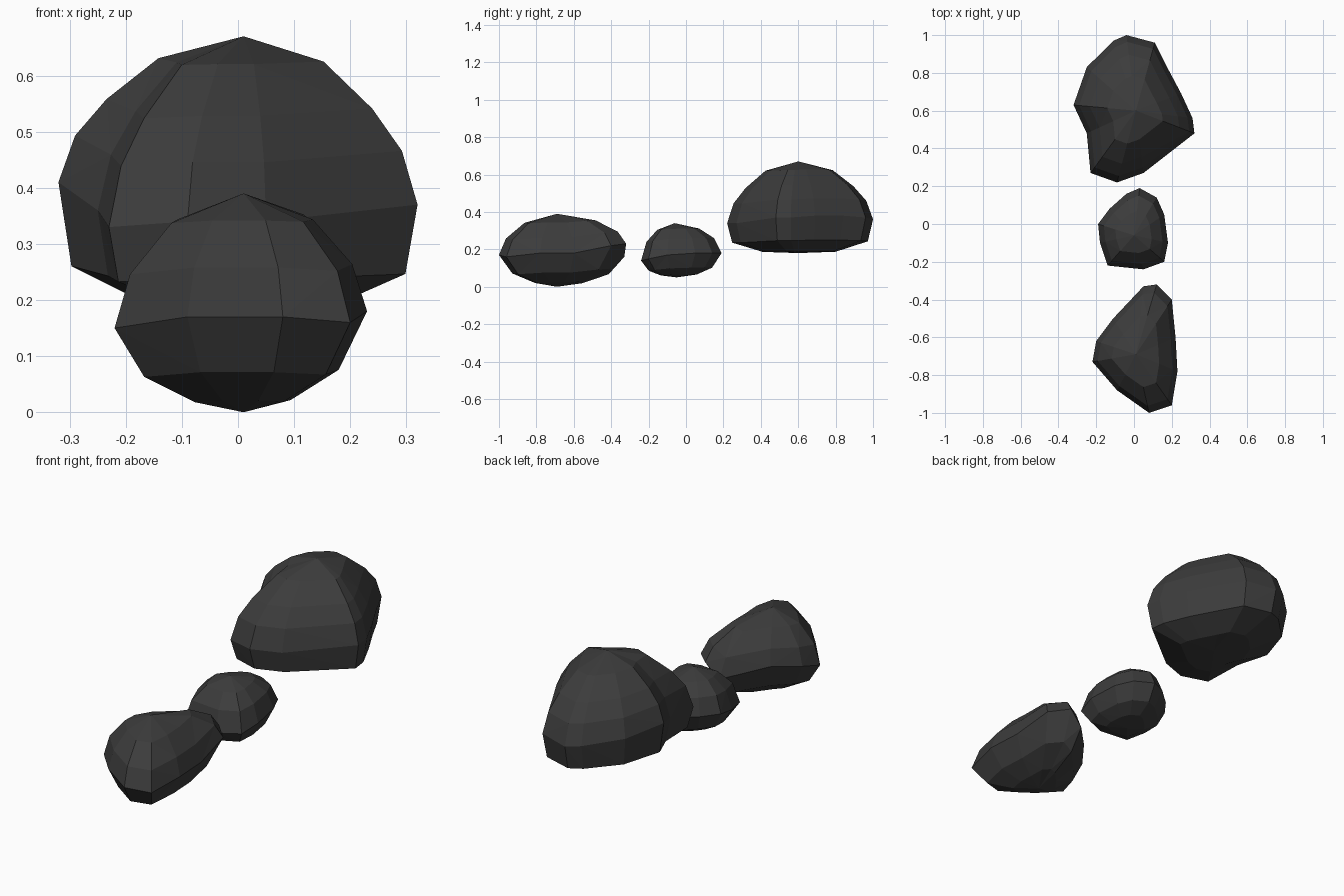
import bpy
import bmesh
from mathutils import Vector

default_cube = bpy.data.objects.get("Cube")
if default_cube:
    bpy.data.objects.remove(default_cube, do_unlink=True)

UNIT = 0.01  # outlines are written in hundredths of a unit

# One dark stone colour for every rock
stone = bpy.data.materials.new("dark_stone")
stone.use_nodes = True
stone_colour = (0.045, 0.045, 0.045, 1)
stone.diffuse_color = stone_colour
stone_shader = stone.node_tree.nodes["Principled BSDF"]
stone_shader.inputs["Base Color"].default_value = stone_colour
stone_shader.inputs["Roughness"].default_value = 0.9


def shrink_ring(bm, outline, pole, spread, rise):
    """Copy the widest outline, drawn in and lifted towards a pole."""
    ring = []
    for point in outline:
        x = pole.x + (point.x - pole.x) * spread
        y = pole.y + (point.y - pole.y) * spread
        z = point.z + (pole.z - point.z) * rise
        ring.append(bm.verts.new((x, y, z)))
    return ring


def close_half(bm, waist, outline, pole, steps):
    """Bridge rings from the waist to one pole and close them with a fan."""
    count = len(waist)
    ring = waist
    for spread, rise in steps:
        inner = shrink_ring(bm, outline, pole, spread, rise)
        for i in range(count):
            j = (i + 1) % count
            bm.faces.new((ring[i], ring[j], inner[j], inner[i]))
        ring = inner
    tip = bm.verts.new(pole)
    for i in range(count):
        bm.faces.new((ring[i], ring[(i + 1) % count], tip))


def build_rock(name, outline, top, bottom, upper_steps, lower_steps):
    """Make a chipped boulder from its widest outline and two poles."""
    outline = [Vector(point) * UNIT for point in outline]
    bm = bmesh.new()
    waist = [bm.verts.new(point) for point in outline]
    close_half(bm, waist, outline, Vector(top) * UNIT, upper_steps)
    close_half(bm, waist, outline, Vector(bottom) * UNIT, lower_steps)

    # Flat chipped facets
    bmesh.ops.triangulate(bm, faces=bm.faces[:], quad_method="BEAUTY")
    bmesh.ops.recalc_face_normals(bm, faces=bm.faces[:])
    mesh = bpy.data.meshes.new(name)
    bm.to_mesh(mesh)
    bm.free()
    mesh.materials.append(stone)
    rock = bpy.data.objects.new(name, mesh)
    bpy.context.scene.collection.objects.link(rock)
    return rock


# Long low rock at the front
build_rock(
    "front_rock",
    [(5, -33, 16), (12, -32, 23), (20, -40, 22), (22, -60, 18),
     (23, -78, 18), (20, -96, 16), (8, -100, 17), (-9, -88, 17),
     (-22, -73, 15), (-20, -62, 18), (-11, -50, 20)],
    top=(1, -69, 39), bottom=(1, -69, 0),
    upper_steps=[(.88, .4), (.56, .78)],
    lower_steps=[(.77, .58), (.38, .88)],
)

# Small rounded rock in the middle
build_rock(
    "middle_rock",
    [(3, 19, 18), (12, 14, 18), (16, 5, 18), (18, -10, 17),
     (16, -20, 15), (5, -24, 14), (-14, -22, 14), (-18, -10, 16),
     (-19, 0, 18), (-13, 8, 18), (-4, 16, 18)],
    top=(0, -6, 34), bottom=(0, -5, 5),
    upper_steps=[(.84, .5), (.52, .82)],
    lower_steps=[(.79, .6), (.45, .88)],
)

# Large domed rock at the back with a nearly flat underside
build_rock(
    "back_rock",
    [(-4, 100, 36), (11, 96, 37), (17, 84, 38), (25, 69, 38),
     (31, 56, 37), (32, 48, 37), (5, 27, 34), (-9, 22, 34),
     (-23, 27, 33), (-25, 48, 36), (-32, 63, 41), (-25, 83, 39),
     (-11, 97, 37)],
    top=(1, 60, 67), bottom=(1, 60, 18),
    upper_steps=[(.91, .32), (.74, .57), (.46, .85)],
    lower_steps=[(.93, .65), (.5, .96)],
)
